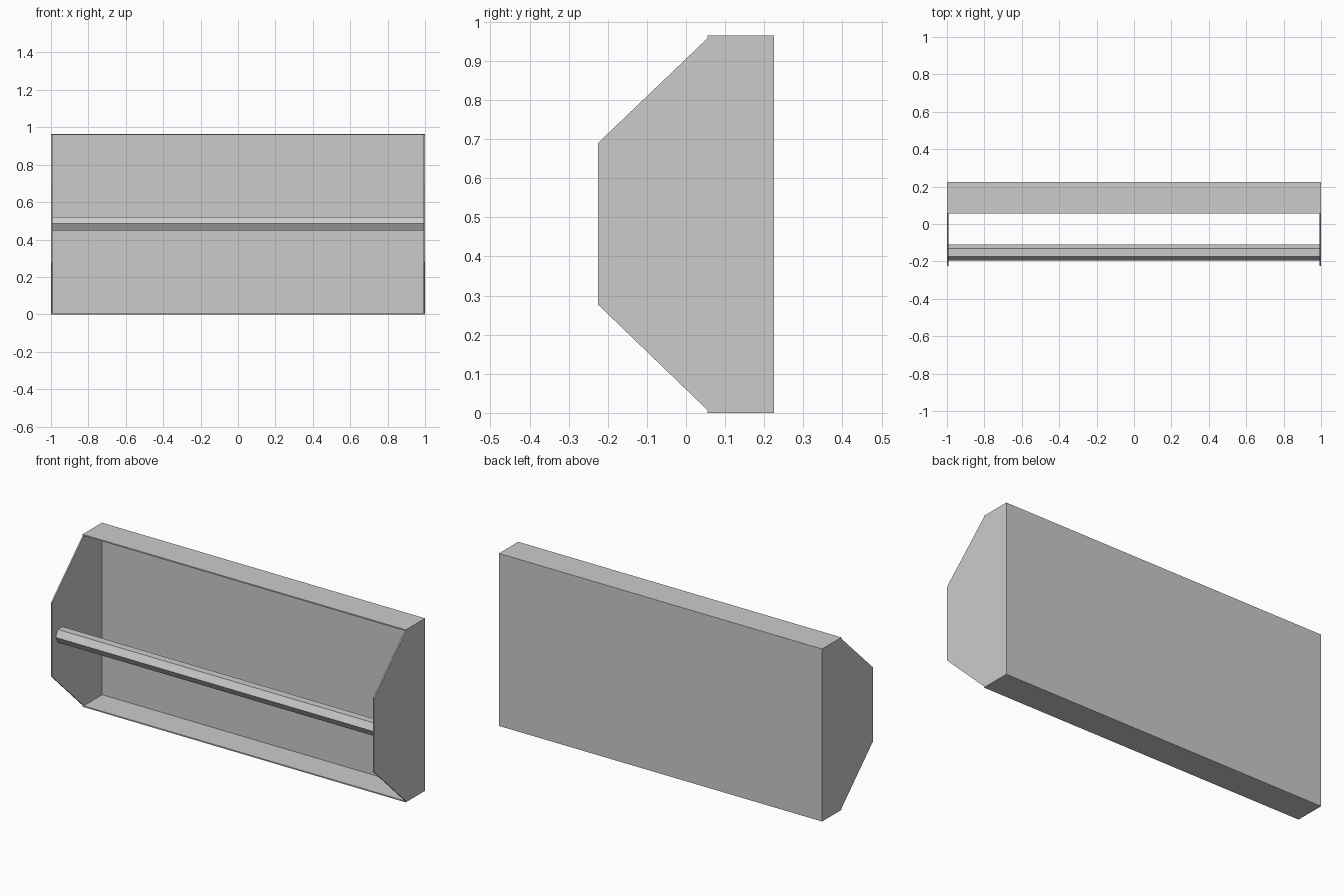
import bpy, bmesh, math
from mathutils import Matrix

if "Cube" in bpy.data.objects:
    bpy.data.objects.remove(bpy.data.objects["Cube"])

W, H = 1.0, 0.965          # half width, height
FRONT, LIP, BACK = -0.225, 0.055, 0.225
T = 0.007                  # sheet thickness

grey = bpy.data.materials.new("plain grey")
grey.use_nodes = True
colour = (0.6, 0.6, 0.6, 1)
grey.diffuse_color = colour
grey.node_tree.nodes["Principled BSDF"].inputs["Base Color"].default_value = colour


def finish(name, bm):
    bmesh.ops.recalc_face_normals(bm, faces=bm.faces)
    mesh = bpy.data.meshes.new(name)
    bm.to_mesh(mesh)
    bm.free()
    mesh.materials.append(grey)
    obj = bpy.data.objects.new(name, mesh)
    bpy.context.collection.objects.link(obj)
    return obj


def extrude_x(name, profile, x0, x1):
    """Extrude a (y, z) outline from x0 to x1."""
    bm = bmesh.new()
    face = bm.faces.new([bm.verts.new((x0, y, z)) for y, z in profile])
    new = bmesh.ops.extrude_face_region(bm, geom=[face])["geom"]
    verts = [v for v in new if isinstance(v, bmesh.types.BMVert)]
    bmesh.ops.translate(bm, verts=verts, vec=(x1 - x0, 0, 0))
    return finish(name, bm)


def rect(y0, y1, z0, z1):
    return [(y0, z0), (y1, z0), (y1, z1), (y0, z1)]


# Side panels with chamfered front corners
side = [(BACK, 0), (LIP, 0), (LIP, T), (FRONT, 0.277),
        (FRONT, 0.69), (LIP, H - T), (LIP, H), (BACK, H)]
extrude_x("left_side_panel", side, W - T, W)
extrude_x("right_side_panel", side, -W, -W + T)

# Back, top and bottom sheets between the sides
inner = W - T
extrude_x("back_panel", rect(BACK - T, BACK, 0, H), -inner, inner)
extrude_x("top_panel", rect(LIP, BACK - T, H - T, H), -inner, inner)
extrude_x("bottom_panel", rect(LIP, BACK - T, 0, T), -inner, inner)

# Six-sided rail across the front
R = 0.042
hexagon = [(-0.152 + R * math.cos(i * math.pi / 3),
            0.485 + R * math.sin(i * math.pi / 3)) for i in range(6)]
extrude_x("cross_rail", hexagon, -inner, inner)
